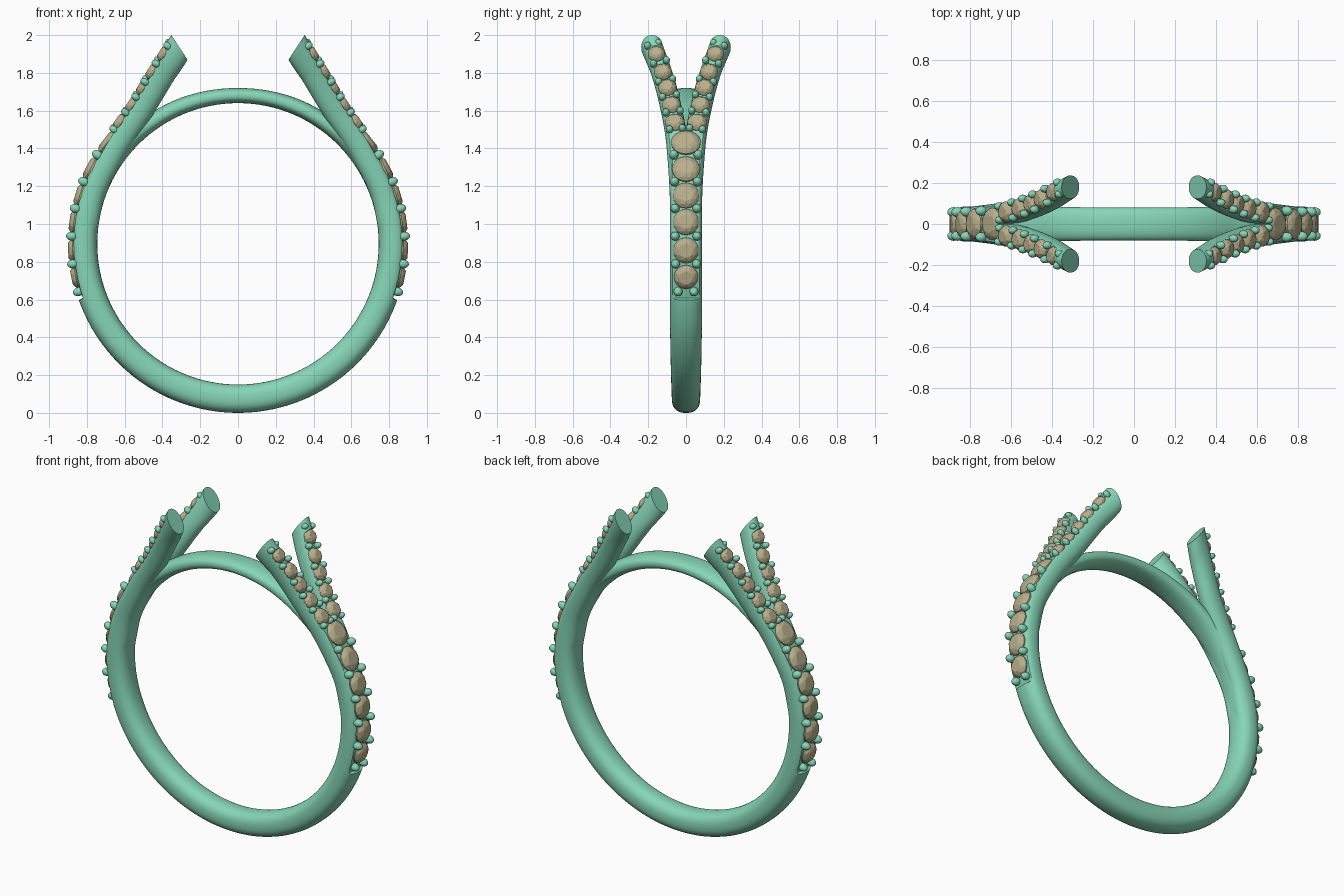
import bpy, bmesh, math
from mathutils import Vector, Matrix

if "Cube" in bpy.data.objects:
    bpy.data.objects.remove(bpy.data.objects["Cube"])

CZ, RI = 0.895, 0.745          # finger hole centre height and radius
Y = Vector((0, 1, 0))


def material(name, col):
    m = bpy.data.materials.new(name)
    m.diffuse_color = (*col, 1)
    m.use_nodes = True
    m.node_tree.nodes["Principled BSDF"].inputs["Base Color"].default_value = m.diffuse_color
    return m


METAL = material("green_metal", (0.24, 0.67, 0.48))
STONE = material("tan_stone", (0.48, 0.43, 0.26))


def finish(name, bm, mat, axes, smooth=True):
    bmesh.ops.recalc_face_normals(bm, faces=bm.faces)
    me = bpy.data.meshes.new(name)
    bm.to_mesh(me)
    bm.free()
    me.materials.append(mat)
    ob = bpy.data.objects.new(name, me)
    bpy.context.collection.objects.link(ob)
    if smooth:
        bpy.ops.object.select_all(action='DESELECT')
        ob.select_set(True)
        bpy.context.view_layer.objects.active = ob
        bpy.ops.object.shade_smooth_by_angle(angle=math.radians(35))
    mod = ob.modifiers.new("mirror", 'MIRROR')
    mod.use_axis = ('X' in axes, 'Y' in axes, False)
    return ob


def section(c, u, a, b, clip=9, e=2.4, n=40):
    """Superellipse around c: half size a along u, b along y, cut flat at clip."""
    pts = []
    for i in range(n):
        t = 2 * math.pi * i / n
        p = lambda s: math.copysign(abs(s) ** (2 / e), s)
        pts.append(c + u * min(a * p(math.cos(t)), clip) + Y * (b * p(math.sin(t))))
    return pts


def loft(name, rings, caps, axes):
    bm = bmesh.new()
    vs = [[bm.verts.new(p) for p in r] for r in rings]
    n = len(vs[0])
    for r, s in zip(vs, vs[1:]):
        for i in range(n):
            j = (i + 1) % n
            bm.faces.new((r[i], r[j], s[j], s[i]))
    if caps:
        bm.faces.new(vs[0])
        bm.faces.new(vs[-1])
    return finish(name, bm, METAL, axes)


def interp(x, table):
    for (x0, y0), (x1, y1) in zip(table, table[1:]):
        if x <= x1:
            t = (x - x0) / (x1 - x0)
            return y0 + (y1 - y0) * t * t * (3 - 2 * t)
    return table[-1][1]


# Finger band: right half lofted from bottom to top, with a flat seat for the stones
OUTER = [(-90, .895), (36, .893), (56, .832), (90, .825)]
WIDTH = [(-90, .075), (-20, .085), (40, .085), (90, .08)]
angles = sorted([-90 + 3 * i for i in range(61)] + [-19.5, -19.2])
rings = []
for d in angles:
    ro = interp(d, OUTER)
    mid, a = (ro + RI) / 2, (ro - RI) / 2
    u = Vector((math.cos(math.radians(d)), 0, math.sin(math.radians(d))))
    clip = .87 - mid if -19.3 < d < 55 else 9
    rings.append(section(Vector((0, 0, CZ)) + u * mid, u, a, interp(d, WIDTH), clip))
loft("finger_band", rings, False, 'X')

# Split shoulder: smooth path leaving the band and flaring to a slanted tip
KEYS = [Vector(k) for k in [(.815, .025, .97), (.769, .030, 1.175), (.675, .042, 1.363),
                            (.600, .055, 1.485), (.508, .080, 1.618),
                            (.410, .122, 1.780), (.310, .180, 1.935)]]
ext = [2 * KEYS[0] - KEYS[1]] + KEYS + [2 * KEYS[-1] - KEYS[-2]]
path = []
for p0, p1, p2, p3 in zip(ext, ext[1:], ext[2:], ext[3:]):
    for k in range(10):
        t = k / 10
        path.append(.5 * (2 * p1 + (p2 - p0) * t + (2 * p0 - 5 * p1 + 4 * p2 - p3) * t * t
                          + (3 * p1 - p0 - 3 * p2 + p3) * t ** 3))
path.append(KEYS[-1])
rings, seats = [], []
for i, c in enumerate(path):
    t = path[min(i + 1, len(path) - 1)] - path[max(i - 1, 0)]
    u = Vector((t.z, 0, -t.x)).normalized()
    seats.append((c + u * .047, u, t.normalized()))
    f = max(0, (i - len(path) + 9) / 8)          # lean the last sections into the tip cut
    lean = u.lerp(Vector((.55, 0, .84)), f).normalized()
    rings.append(section(c, lean, .07 + .008 * f, .057, .047 if f < .6 else 9, 2.1))
loft("split_shoulder", rings, True, 'XY')


def frame(pos, n, t):
    """Matrix whose z is the surface normal and x runs along the band."""
    t = (t - n * t.dot(n)).normalized()
    return Matrix.Translation(pos) @ Matrix((t, n.cross(t), n)).transposed().to_4x4()


def shank_seat(z):
    r = .87
    n = Vector((math.sqrt(r * r - (z - CZ) ** 2), 0, z - CZ)).normalized()
    return Vector((0, 0, CZ)) + n * r, n, Vector((-n.z, 0, n.x))


def shoulder_seat(z):
    return min(seats, key=lambda s: abs(s[0].z - z))


def add_gem(bm, m, r):
    pts = []
    for rad, h, n, off in [(1, -.005, 16, 0), (1, .006, 16, 0), (.82, .021, 8, .5),
                           (.56, .030, 8, 0), (.15, -.045, 8, 0)]:
        for i in range(n):
            a = 2 * math.pi * (i + off) / n
            pts.append(bm.verts.new(m @ Vector((rad * r * math.cos(a), rad * r * math.sin(a), h))))
    bmesh.ops.convex_hull(bm, input=pts)


def add_bead(bm, m, y, r, h):
    bmesh.ops.create_uvsphere(bm, u_segments=14, v_segments=10, radius=r,
                              matrix=m @ Matrix.Translation((0, y, h))
                              @ Matrix.Diagonal((1, 1, 1.3, 1)))


def setting(prefix, seat, gems, beads, r, h, axes):
    bm = bmesh.new()
    for z, rad in gems:
        add_gem(bm, frame(*seat(z)), rad)
    finish(prefix + "_stones", bm, STONE, axes, smooth=False)
    bm = bmesh.new()
    for z, y in beads:
        for s in (-1, 1):
            add_bead(bm, frame(*seat(z)), s * y, r, h)
    finish(prefix + "_beads", bm, METAL, axes)


# Single row of larger stones on each side of the band
setting("shank", shank_seat,
        [(.72, .064), (.86, .068), (1.01, .069), (1.15, .070), (1.29, .074), (1.43, .079)],
        [(.645, .042), (.79, .056), (.935, .058), (1.08, .058), (1.22, .060), (1.36, .064)],
        .024, .010, 'X')

# Rows of smaller stones up the four split shoulders
setting("shoulder", shoulder_seat,
        [(1.54, .052), (1.63, .050), (1.715, .049), (1.81, .048), (1.90, .046)],
        [(1.495, .034), (1.585, .038), (1.672, .038), (1.762, .038), (1.855, .036), (1.94, .030)],
        .019, .010, 'XY')
